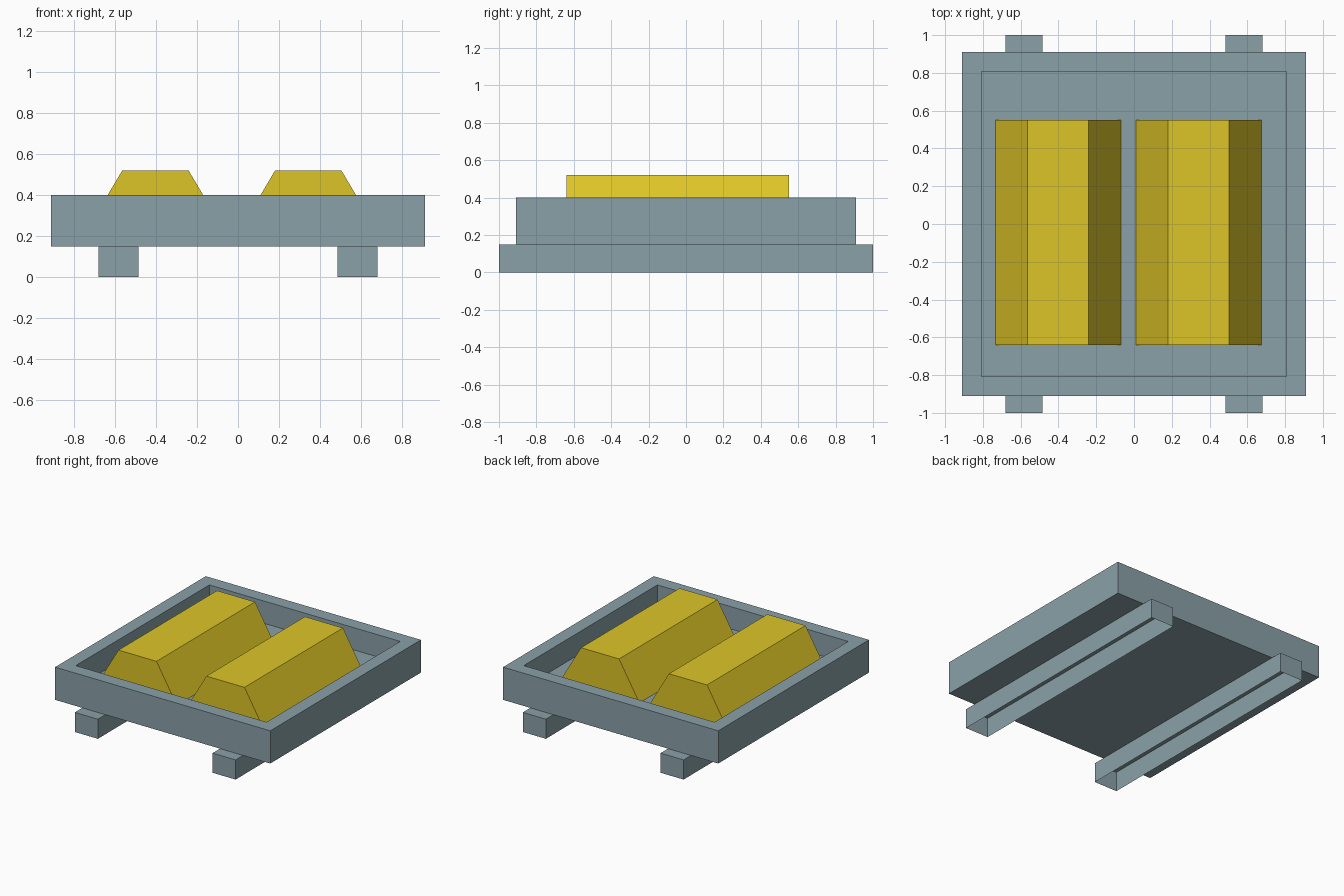
import bpy, bmesh

if "Cube" in bpy.data.objects:
    bpy.data.objects.remove(bpy.data.objects["Cube"])


def material(name, rgb):
    """Flat colour given as 0-255 sRGB, stored as linear."""
    m = bpy.data.materials.new(name)
    lin = [((c / 255 + 0.055) / 1.055) ** 2.4 for c in rgb]
    m.diffuse_color = (*lin, 1)
    m.use_nodes = True
    m.node_tree.nodes["Principled BSDF"].inputs["Base Color"].default_value = m.diffuse_color
    return m


GREY = material("blue_grey", (138, 161, 168))
GOLD = material("gold", (222, 197, 39))


def finish(name, bm, mat):
    mesh = bpy.data.meshes.new(name)
    bm.to_mesh(mesh)
    bm.free()
    mesh.materials.append(mat)
    ob = bpy.data.objects.new(name, mesh)
    bpy.context.collection.objects.link(ob)
    return ob


def box(x0, x1, y0, y1, z0, z1):
    bm = bmesh.new()
    bmesh.ops.create_cube(bm, size=1)
    for v in bm.verts:
        v.co = ((x0 + x1) / 2 + v.co.x * (x1 - x0),
                (y0 + y1) / 2 + v.co.y * (y1 - y0),
                (z0 + z1) / 2 + v.co.z * (z1 - z0))
    return bm


def face_towards(bm, z):
    return next(f for f in bm.faces if f.normal.z * z > 0.9)


FLOOR = 0.23

# Tray: block with an inset top pushed down to form the recess
bm = box(-0.91, 0.91, -0.91, 0.91, 0.15, 0.40)
bm.normal_update()
top = face_towards(bm, 1)
bmesh.ops.inset_region(bm, faces=[top], thickness=0.145)
recess = bmesh.ops.extrude_face_region(bm, geom=[top])["geom"]
if top.is_valid:
    bmesh.ops.delete(bm, geom=[top], context='FACES_ONLY')
for v in recess:
    if isinstance(v, bmesh.types.BMVert):
        v.co.z = FLOOR
bmesh.ops.recalc_face_normals(bm, faces=bm.faces)
finish("tray", bm, GREY)

# Skids: hollow runners, open underneath
for side, s in (("left", -1), ("right", 1)):
    cx = s * 0.5825
    bm = box(cx - 0.0975, cx + 0.0975, -1, 1, 0, 0.15)
    bm.normal_update()
    bmesh.ops.delete(bm, geom=[face_towards(bm, -1)], context='FACES_ONLY')
    finish(side + "_skid", bm, GREY)

# Bars: trapezoid section with upright ends, resting on the tray floor
for side, cx in (("left", -0.402), ("right", 0.342)):
    bm = box(cx - 0.3325, cx + 0.3325, -0.64, 0.55, FLOOR, 0.52)
    for v in bm.verts:
        if v.co.z > 0.4:
            v.co.x = cx + (0.161 if v.co.x > cx else -0.161)
    bm.normal_update()
    finish(side + "_bar", bm, GOLD)
